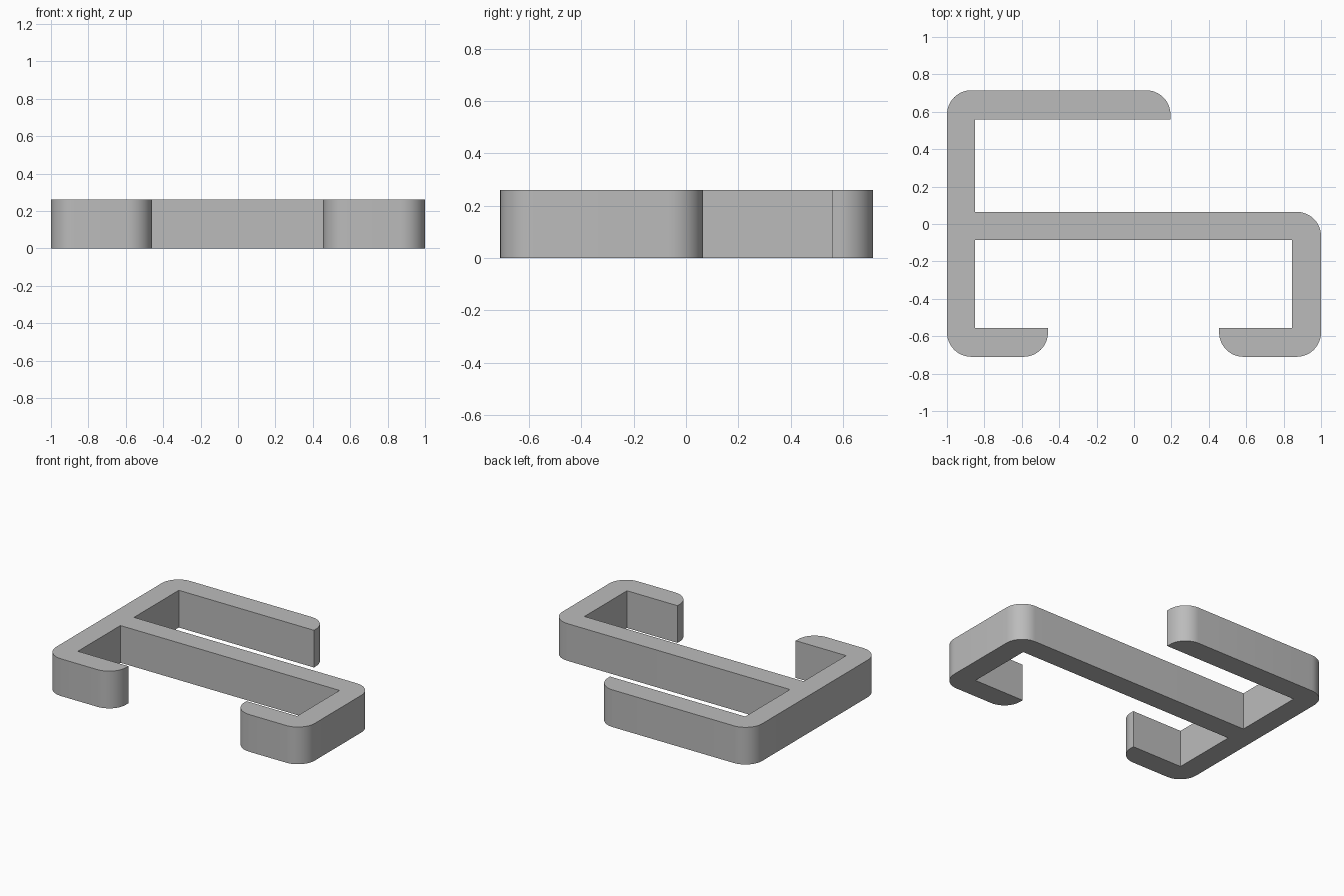
import bpy, bmesh, math
from mathutils import Vector

cube = bpy.data.objects.get("Cube")
if cube:
    bpy.data.objects.remove(cube, do_unlink=True)

HEIGHT, RADIUS, STEPS = 0.26, 0.13, 12

grey = bpy.data.materials.new("plain grey")
grey.use_nodes = True
colour = (0.5, 0.5, 0.5, 1)
grey.diffuse_color = colour
grey.node_tree.nodes["Principled BSDF"].inputs["Base Color"].default_value = colour

# Bracket outline, counter-clockwise: x, y, rounded corner or not
R, S = True, False
outline = [
    (-1, -0.71, R), (-0.46, -0.71, R), (-0.46, -0.555, S), (-0.85, -0.555, S),
    (-0.85, -0.085, S), (0.845, -0.085, S), (0.845, -0.555, S), (0.455, -0.555, S),
    (0.455, -0.71, R), (1, -0.71, R), (1, 0.065, R), (-0.85, 0.065, S),
    (-0.85, 0.56, S), (0.195, 0.56, S), (0.195, 0.715, R), (-1, 0.715, R),
]


def rounded(points):
    """Replace each marked right-angle corner by a quarter circle."""
    result = []
    for i, (x, y, is_round) in enumerate(points):
        corner = Vector((x, y, 0))
        if not is_round:
            result.append(corner)
            continue
        before = Vector((*points[i - 1][:2], 0))
        after = Vector((*points[(i + 1) % len(points)][:2], 0))
        a = (before - corner).normalized() * RADIUS
        b = (after - corner).normalized() * RADIUS
        for k in range(STEPS + 1):
            t = math.pi / 2 * k / STEPS
            result.append(corner + a + b - b * math.cos(t) - a * math.sin(t))
    return result


# Extrude the outline into the solid bracket
bm = bmesh.new()
base = bm.faces.new([bm.verts.new(p) for p in rounded(outline)])
top = bmesh.ops.extrude_face_region(bm, geom=[base], use_keep_orig=True)
bmesh.ops.translate(bm, vec=(0, 0, HEIGHT),
                    verts=[v for v in top["geom"] if isinstance(v, bmesh.types.BMVert)])
bmesh.ops.recalc_face_normals(bm, faces=bm.faces)
mesh = bpy.data.meshes.new("hooked_bracket")
bm.to_mesh(mesh)
bm.free()
mesh.materials.append(grey)

bracket = bpy.data.objects.new("hooked_bracket", mesh)
bpy.context.collection.objects.link(bracket)
bpy.ops.object.select_all(action="DESELECT")
bracket.select_set(True)
bpy.context.view_layer.objects.active = bracket
bpy.ops.object.shade_smooth_by_angle(angle=math.radians(30))
